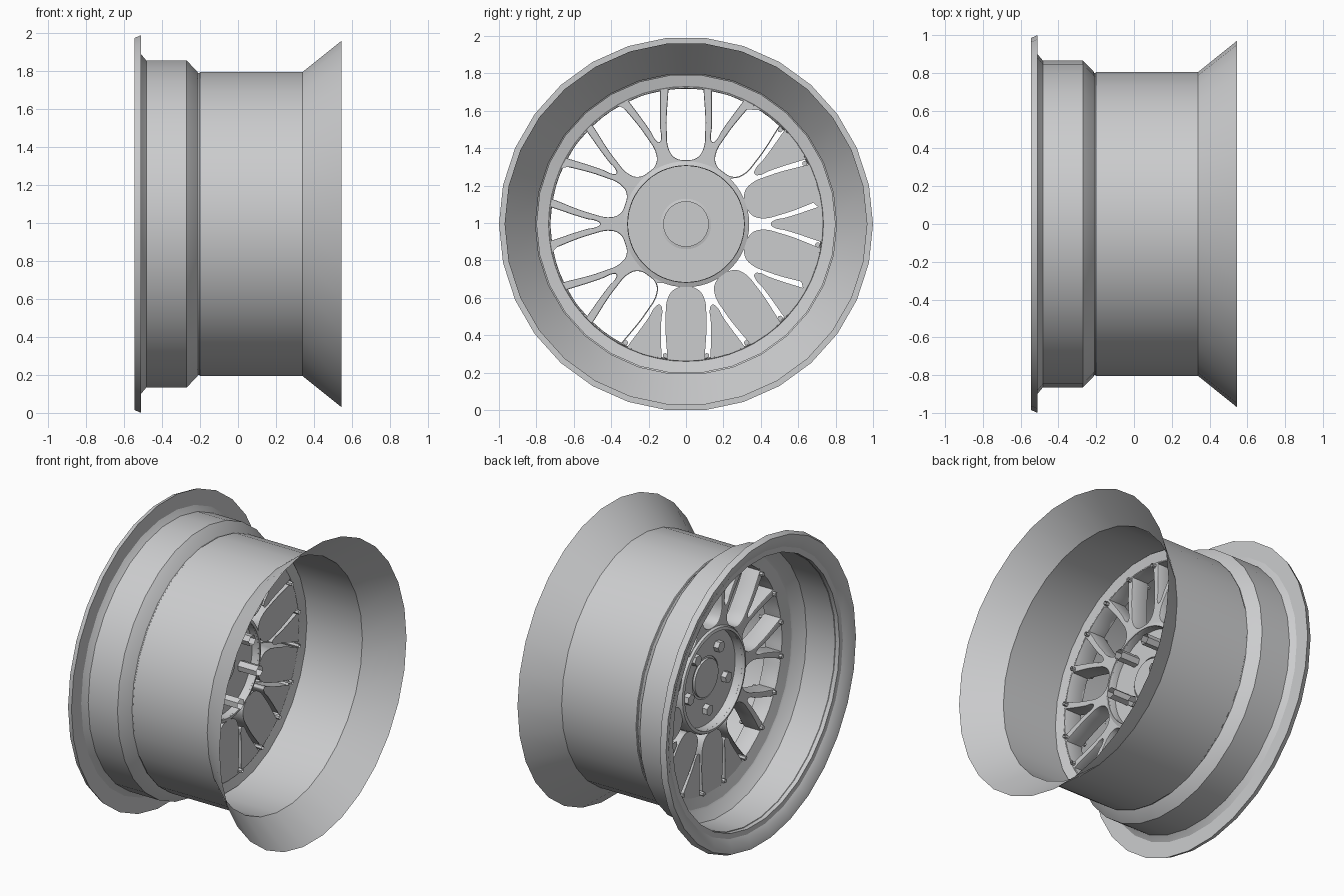
import bpy, bmesh, math
from mathutils import Matrix, Vector

cube = bpy.data.objects.get("Cube")
if cube:
    bpy.data.objects.remove(cube)

SIDES = 30
AXLE = Vector((0, 0, 0.9945))
parts = []

metal = bpy.data.materials.new("wheel_grey")
metal.use_nodes = True
GREY = (0.6, 0.605, 0.615, 1)
metal.diffuse_color = GREY
metal.node_tree.nodes["Principled BSDF"].inputs["Base Color"].default_value = GREY


def add_object(name, mesh):
    mesh.materials.clear()
    mesh.materials.append(metal)
    obj = bpy.data.objects.new(name, mesh)
    obj.location = AXLE
    bpy.context.collection.objects.link(obj)
    parts.append(obj)
    return obj


def lathe(name, profile, closed=False, sides=SIDES):
    """Turn an (x, radius) profile about the axle."""
    bm = bmesh.new()
    rings = []
    for x, r in profile:
        rings.append([bm.verts.new((x, r * math.cos(a), r * math.sin(a)))
                      for a in (math.tau * i / sides for i in range(sides))])
    pairs = list(zip(rings, rings[1:]))
    if closed:
        pairs.append((rings[-1], rings[0]))
    for a, b in pairs:
        for i in range(sides):
            j = (i + 1) % sides
            bm.faces.new((a[i], a[j], b[j], b[i]))
    bmesh.ops.remove_doubles(bm, verts=bm.verts, dist=1e-5)
    bmesh.ops.recalc_face_normals(bm, faces=bm.faces)
    mesh = bpy.data.meshes.new(name)
    bm.to_mesh(mesh)
    bm.free()
    return add_object(name, mesh)


def hex_bolts(name, count, start, ring, radius, x_head, x_end):
    """Ring of hexagonal bolts, open at the inner end."""
    bm = bmesh.new()
    for k in range(count):
        a = start + math.tau * k / count
        cy, cz = ring * math.cos(a), ring * math.sin(a)
        loops = []
        for x in (x_head, x_end):
            loops.append([bm.verts.new((x, cy + radius * math.cos(a + i * math.pi / 3),
                                        cz + radius * math.sin(a + i * math.pi / 3)))
                          for i in range(6)])
        head, end = loops
        bm.faces.new(head[::-1])
        for i in range(6):
            j = (i + 1) % 6
            bm.faces.new((head[i], head[j], end[j], end[i]))
    mesh = bpy.data.meshes.new(name)
    bm.to_mesh(mesh)
    bm.free()
    return add_object(name, mesh)


# Barrel and flared edge, a single thin skin
lathe("barrel", [(-0.51, 0.865), (-0.27, 0.865), (-0.215, 0.808), (-0.208, 0.795),
                 (-0.2, 0.805), (0.34, 0.805)])
lathe("flared_edge", [(0.34, 0.805), (0.545, 0.97)])

# Rounded lip at the other end
lathe("lip", [(-0.51, 0.865), (-0.51, 1.0), (-0.545, 0.985), (-0.54, 0.955),
              (-0.515, 0.905), (-0.48, 0.862)])

# Flange that carries the spokes
lathe("spoke_flange", [(-0.06, 0.8), (-0.075, 0.735), (-0.19, 0.727), (-0.21, 0.8)],
      closed=True)

# Spoke web: a flat disc outline with two kinds of window
web = bpy.data.curves.new("spoke_web_outline", "CURVE")
web.dimensions = "2D"
web.fill_mode = "BOTH"
web.extrude = 0.055
web.bevel_depth = 0.006
web.bevel_resolution = 1
web.offset = -0.006
web.resolution_u = 6


def add_circle(radius, count=60):
    spline = web.splines.new("POLY")
    spline.points.add(count - 1)
    for i, p in enumerate(spline.points):
        a = math.tau * i / count
        p.co = (radius * math.cos(a), radius * math.sin(a), 0, 1)
    spline.use_cyclic_u = True


def add_window(tip, side, rim, angle):
    """Mirrored window: rounded tip, side points, sharp corners at the rim."""
    pts = [(tip, 0)] + side + [(rim, 0)] + [(u, -v) for u, v in reversed(side)]
    corners = (len(side), len(side) + 2)
    spline = web.splines.new("BEZIER")
    spline.bezier_points.add(len(pts) - 1)
    turn = Matrix.Rotation(angle, 3, "Z")
    for i, (p, (u, v)) in enumerate(zip(spline.bezier_points, pts)):
        p.co = turn @ Vector((u, v, 0))
        kind = "VECTOR" if i in corners else "AUTO"
        p.handle_left_type = p.handle_right_type = kind
    spline.use_cyclic_u = True


add_circle(0.735)
add_circle(0.31)
for k in range(10):
    a = math.tau * k / 10
    add_window(0.46, [(0.475, 0.014), (0.53, 0.027), (0.717, 0.088)], 0.724, a)
    add_window(0.342, [(0.352, 0.055), (0.39, 0.088), (0.5, 0.103), (0.717, 0.094)],
               0.724, a + math.pi / 10)

outline = bpy.data.objects.new("spoke_web_outline", web)
bpy.context.collection.objects.link(outline)
bpy.context.view_layer.update()
deps = bpy.context.evaluated_depsgraph_get()
web_mesh = bpy.data.meshes.new_from_object(outline.evaluated_get(deps))
bpy.data.objects.remove(outline)
# Stand the disc up so that its thickness runs along the axle
web_mesh.transform(Matrix(((0, 0, 1, -0.13), (1, 0, 0, 0), (0, 1, 0, 0), (0, 0, 0, 1))))
add_object("spoke_web", web_mesh)

# Hub collar, recessed hub plate and centre cap
lathe("hub_collar", [(-0.21, 0.312), (-0.205, 0.33), (-0.19, 0.338), (-0.07, 0.338),
                     (-0.06, 0.312)], closed=True, sides=60)
lathe("hub_plate", [(-0.14, 0.135), (-0.14, 0.315), (-0.115, 0.315), (-0.115, 0.135)],
      closed=True, sides=60)
lathe("centre_cap", [(-0.15, 0), (-0.15, 0.122), (-0.135, 0.122), (-0.132, 0.136),
                     (-0.123, 0.136), (-0.12, 0.122), (-0.105, 0.122), (-0.105, 0)],
      sides=48)

# Wheel bolts and small rim bolts
hex_bolts("wheel_bolts", 5, math.radians(54), 0.205, 0.036, -0.175, 0.02)
hex_bolts("rim_bolts", 20, math.radians(9), 0.712, 0.014, -0.21, -0.045)

# Smooth the round surfaces and keep the sharp edges
bpy.ops.object.select_all(action="DESELECT")
for obj in parts:
    obj.select_set(True)
bpy.context.view_layer.objects.active = parts[0]
bpy.ops.object.shade_smooth_by_angle(angle=math.radians(30))
